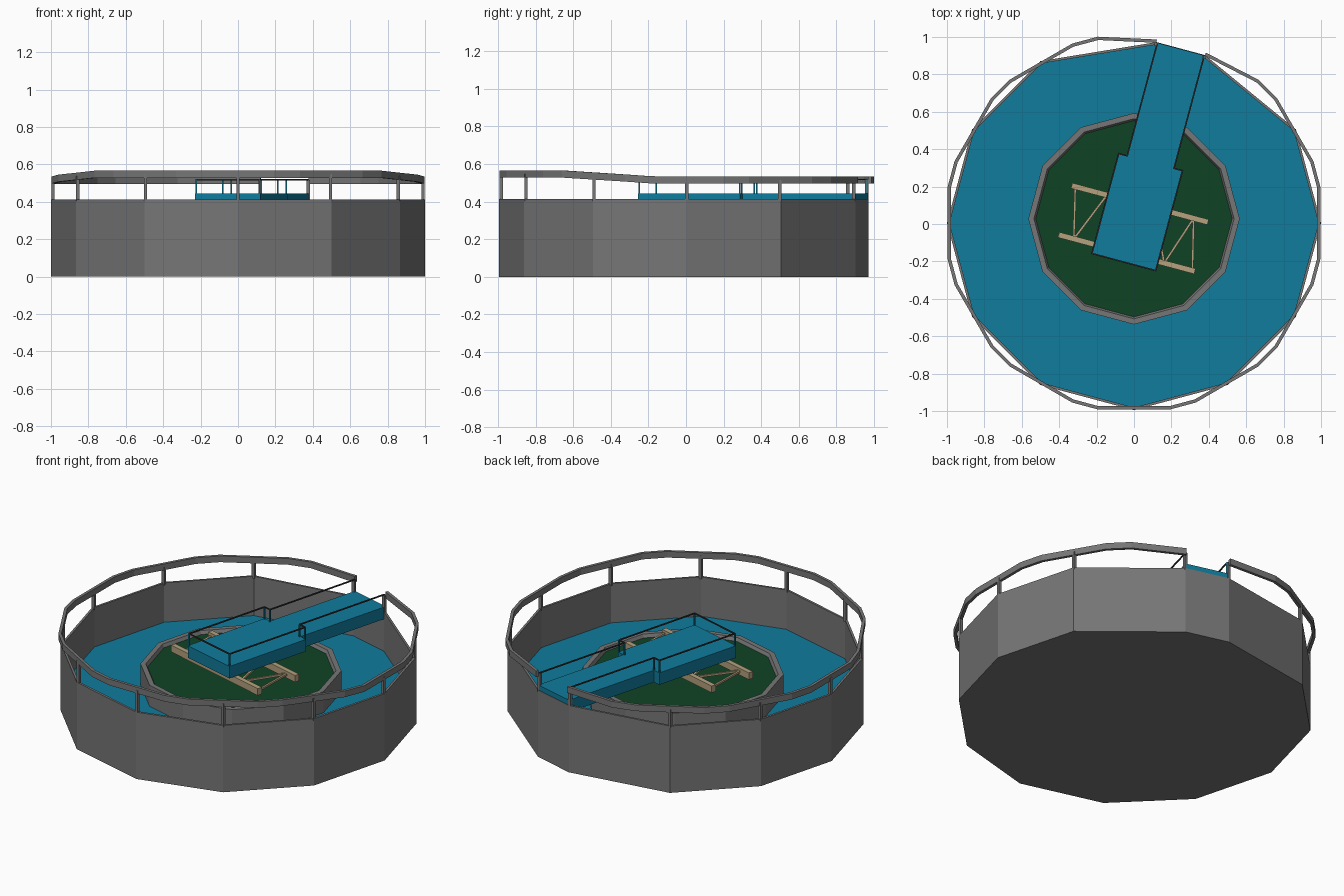
import bpy, bmesh
from math import sin, cos, radians
from mathutils import Vector, Matrix

old = bpy.data.objects.get("Cube")
if old:
    bpy.data.objects.remove(old, do_unlink=True)


def material(name, rgb):
    m = bpy.data.materials.new(name)
    m.use_nodes = True
    m.diffuse_color = (*rgb, 1)
    m.node_tree.nodes["Principled BSDF"].inputs["Base Color"].default_value = (*rgb, 1)
    return m


GREY = material("concrete grey", (0.18, 0.18, 0.18))
BLUE = material("deck blue", (0.005, 0.2, 0.335))
GREEN = material("dark green", (0.005, 0.055, 0.018))
TAN = material("timber tan", (0.46, 0.36, 0.21))
DARK = material("handrail grey", (0.04, 0.035, 0.035))


def finish(name, bm, mat):
    bmesh.ops.recalc_face_normals(bm, faces=bm.faces)
    mesh = bpy.data.meshes.new(name)
    bm.to_mesh(mesh)
    bm.free()
    mesh.materials.append(mat)
    ob = bpy.data.objects.new(name, mesh)
    bpy.context.collection.objects.link(ob)
    return ob


def loft(name, rings, mat, closed=True):
    """Skin consecutive rings of points; cap the first and last ring."""
    bm = bmesh.new()
    loops = [[bm.verts.new(p) for p in ring] for ring in rings]
    n = len(loops[0])
    for a, b in zip(loops, loops[1:]):
        for i in range(n):
            j = (i + 1) % n
            bm.faces.new((a[i], a[j], b[j], b[i]))
    if closed:
        bm.faces.new(loops[0])
        bm.faces.new(loops[-1])
    return finish(name, bm, mat)


def bar(name, p, q, w, h, mat):
    """Box beam from p to q, w wide and h deep."""
    p, q = Vector(p), Vector(q)
    d = q - p
    bm = bmesh.new()
    rot = d.to_track_quat("Z", "Y").to_matrix().to_4x4()
    mtx = Matrix.Translation((p + q) / 2) @ rot @ Matrix.Diagonal((w, h, d.length, 1))
    bmesh.ops.create_cube(bm, size=1, matrix=mtx)
    return finish(name, bm, mat)


def polar(r, deg, z, cy=0.005):
    return Vector((r * cos(radians(deg)), cy + r * sin(radians(deg)), z))


# Walkway frame: u across, s along the direction to the entrance
ENTRY = 75


def deck(u, s, z):
    a = radians(ENTRY)
    return Vector((u * sin(a) + s * cos(a), -u * cos(a) + s * sin(a), z))


# Tank: twelve sides, two corners drawn together at the entrance
HALF = 7.9
corners = [(1.0, 30 * k) for k in range(3)][:2]
corners += [(0.975, ENTRY - HALF), (0.975, ENTRY + HALF)]
corners += [(1.0, 30 * k) for k in range(4, 12)]
WALL, WATER = 0.413, 0.17


def tank_ring(inset, z):
    return [polar(r - inset, a, z) for r, a in corners]


tank = loft("tank_wall", [tank_ring(0, 0), tank_ring(0, WALL), tank_ring(0.014, WALL),
                          tank_ring(0.014, WATER)], GREY)
tank.data.materials.append(BLUE)
for f in tank.data.polygons:
    if len(f.vertices) > 4 and f.center.z > 0.1:
        f.material_index = 1

# Island in the middle: grey rim with a green bed
IY = 0.028


def island_ring(r, z):
    return [polar(r, 30 * k, z, IY) for k in range(12)]


island = loft("island_rim", [island_ring(0.565, WATER), island_ring(0.565, 0.3),
                             island_ring(0.535, 0.3), island_ring(0.525, 0.28)], GREY)
island.data.materials.append(GREEN)
for f in island.data.polygons:
    if len(f.vertices) > 4 and f.center.z > 0.2:
        f.material_index = 1

# Outer guard rail, higher along the front half
def rail_z(y):
    t = min(1, max(0, (-0.17 - y) / 0.45))
    return 0.515 + 0.032 * t


rail_points = [(0.98, ENTRY + HALF)]
for k in range(3, 14):
    rail_points += [(1.006, 30 * k + 11), (1.006, 30 * k + 19)]
rail_points.append((0.98, 360 + ENTRY - HALF))
sections = []
for r, a in rail_points:
    z = rail_z(polar(r, a, 0).y)
    sections.append([polar(r + dr, a, z + dz) for dr, dz in
                     ((-0.009, -0.019), (0.009, -0.019), (0.009, 0.019), (-0.009, 0.019))])
loft("guard_rail", sections, GREY)

for r, a in corners:
    foot = polar(r - 0.011, a, WALL - 0.01)
    top = foot.copy()
    top.z = rail_z(foot.y)
    bar("guard_post", foot, top, 0.018, 0.018, GREY)

# Walkway with a wider viewing platform
NARROW, WIDE, NEAR, STEP, END = 0.134, 0.181, -0.215, 0.347, 0.968
half = [(NARROW, END), (NARROW, STEP), (WIDE, STEP), (WIDE, NEAR)]
outline = half + [(-u, s) for u, s in reversed(half)]
TOP = 0.444
loft("walkway_deck", [[deck(u, s, z) for u, s in outline] for z in (0.37, TOP)], BLUE)

# Thin handrail round the walkway, open at the entrance
RAIL = 0.518
posts = [(u - 0.005 * (1 if u > 0 else -1), s + (0.005 if s < 0 else -0.005)) for u, s in outline]
for u, s in posts:
    bar("walkway_post", deck(u, s, TOP - 0.01), deck(u, s, RAIL), 0.008, 0.008, BLUE)
for a, b in zip(posts, posts[1:]):
    bar("walkway_handrail", deck(*a, RAIL), deck(*b, RAIL), 0.007, 0.007, DARK)

# Timber joists under the platform, tied by zigzag braces
JZ = 0.345
JOISTS = (0.112, -0.16)
for s in JOISTS:
    bar("joist", deck(-0.375, s, JZ), deck(0.38, s, JZ), 0.03, 0.042, TAN).name = "joist"
zigzag = (0.366, 0.30, 0.21, 0.08, -0.05, -0.18, -0.29, -0.355)
nodes = [deck(u, JOISTS[(i + 1) % 2], JZ) for i, u in enumerate(zigzag)]
for a, b in zip(nodes, nodes[1:]):
    bar("joist_brace", a, b, 0.012, 0.012, TAN)
